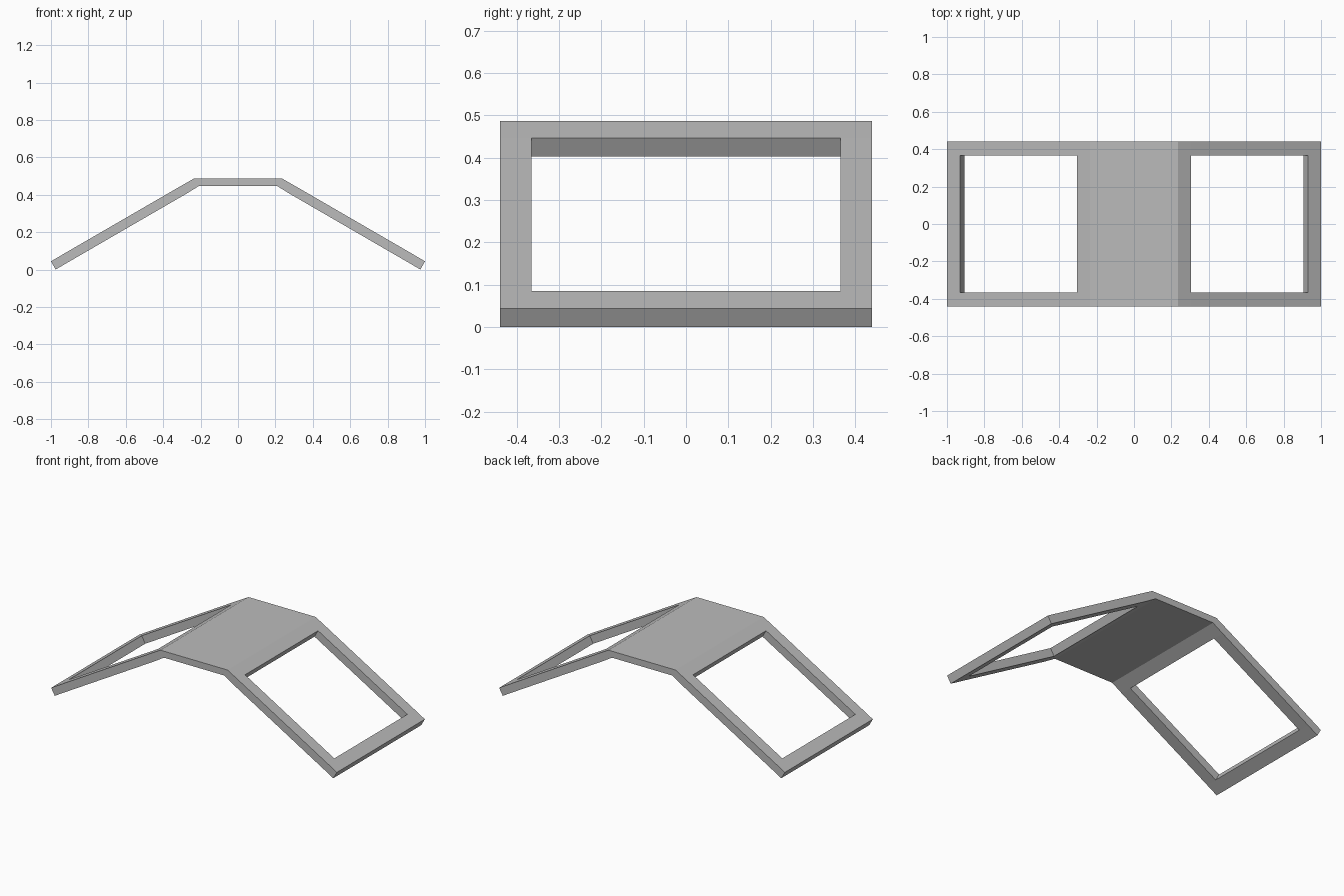
import bpy, bmesh

cube = bpy.data.objects.get("Cube")
if cube:
    bpy.data.objects.remove(cube, do_unlink=True)

grey = bpy.data.materials.new("plain grey")
grey.use_nodes = True
colour = (0.5, 0.5, 0.5, 1)
grey.diffuse_color = colour
grey.node_tree.nodes["Principled BSDF"].inputs["Base Color"].default_value = colour

# Top-surface stations down one slope: ridge, opening top, opening bottom, foot
half = [(0.235, 0.487), (0.305, 0.447), (0.93, 0.085), (1.0, 0.044)]
stations = [(-x, z) for x, z in reversed(half)] + half
columns = [-0.44, -0.365, 0.365, 0.44]
openings = {(1, 1), (5, 1)}

bm = bmesh.new()


def layer(inset, drop):
    """Grid of points that follows the roof, moved inwards and down."""
    return [[bm.verts.new((x - inset * (1 if x > 0 else -1), y, z - drop))
             for y in columns] for x, z in stations]


top = layer(0, 0)
bottom = layer(0.025, 0.044)
# The flat deck is slightly thinner than the sloping frames
for i in (3, 4):
    for v in bottom[i]:
        v.co.z = 0.446

rows, cols = len(stations) - 1, len(columns) - 1


def solid(i, j):
    return 0 <= i < rows and 0 <= j < cols and (i, j) not in openings


# Frame faces above and below, with walls wherever a cell borders empty space
for i in range(rows):
    for j in range(cols):
        if not solid(i, j):
            continue
        loop = [(i, j), (i + 1, j), (i + 1, j + 1), (i, j + 1)]
        bm.faces.new([top[a][b] for a, b in loop])
        bm.faces.new([bottom[a][b] for a, b in reversed(loop)])
        neighbours = [(i, j - 1), (i + 1, j), (i, j + 1), (i - 1, j)]
        for k, cell in enumerate(neighbours):
            if not solid(*cell):
                (a, b), (c, d) = loop[k], loop[(k + 1) % 4]
                bm.faces.new([top[c][d], top[a][b], bottom[a][b], bottom[c][d]])

# Merge coplanar cells into clean panels
bmesh.ops.dissolve_limit(bm, angle_limit=0.01, verts=bm.verts, edges=bm.edges)
bmesh.ops.recalc_face_normals(bm, faces=bm.faces)

mesh = bpy.data.meshes.new("roof_frame")
bm.to_mesh(mesh)
bm.free()
mesh.materials.append(grey)
frame = bpy.data.objects.new("roof_frame", mesh)
bpy.context.collection.objects.link(frame)
